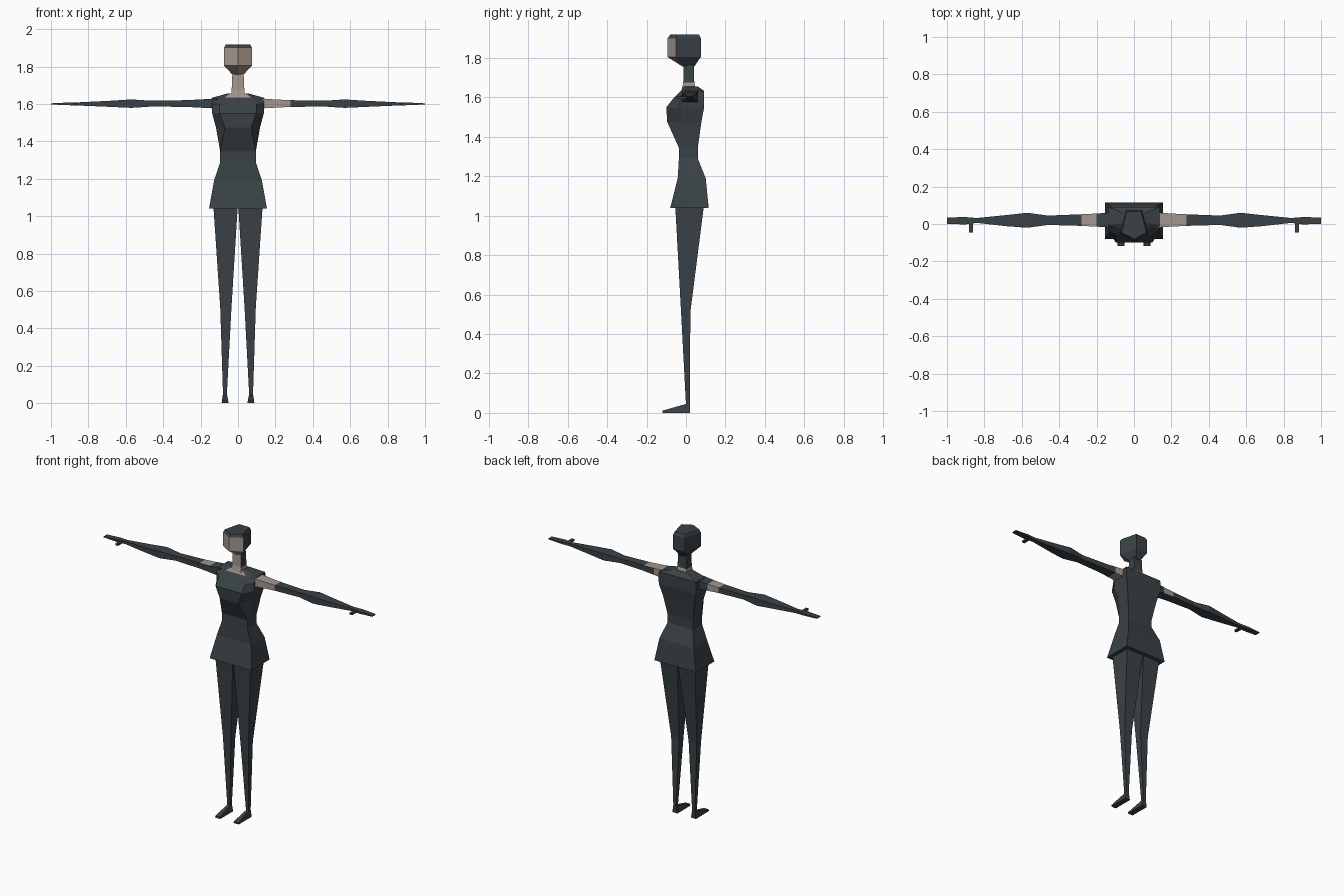
import bpy
import bmesh

cube = bpy.data.objects.get("Cube")
if cube:
    bpy.data.objects.remove(cube, do_unlink=True)


def material(name, color):
    m = bpy.data.materials.new(name)
    m.use_nodes = True
    m.diffuse_color = color
    m.node_tree.nodes["Principled BSDF"].inputs["Base Color"].default_value = color
    return m


CLOTH = material("dark slate cloth", (0.042, 0.054, 0.062, 1))
SKIN = material("pale skin", (0.37, 0.31, 0.275, 1))


def loft(name, rings, is_skin=None, mirror=False):
    """Skin a list of equal-length rings with flat quads and cap both ends."""
    bm = bmesh.new()
    loops = [[bm.verts.new(p) for p in ring] for ring in rings]
    for a, b in zip(loops, loops[1:]):
        for i in range(len(a)):
            j = (i + 1) % len(a)
            bm.faces.new((a[i], a[j], b[j], b[i]))
    bm.faces.new(loops[0])
    bm.faces.new(loops[-1])
    bmesh.ops.recalc_face_normals(bm, faces=bm.faces)
    bm.normal_update()
    for f in bm.faces:
        f.material_index = int(bool(is_skin and is_skin(f.calc_center_median(), f.normal)))
    mesh = bpy.data.meshes.new(name)
    bm.to_mesh(mesh)
    bm.free()
    mesh.materials.append(CLOTH)
    mesh.materials.append(SKIN)
    obj = bpy.data.objects.new(name, mesh)
    bpy.context.collection.objects.link(obj)
    if mirror:
        obj.modifiers.new("mirror", "MIRROR")
    return obj


def box_z(z, x0, x1, y0, y1):
    return [(x0, y0, z), (x1, y0, z), (x1, y1, z), (x0, y1, z)]


def box_x(x, y0, y1, z0, z1):
    return [(x, y0, z0), (x, y1, z0), (x, y1, z1), (x, y0, z1)]


def chest_ring(z, w, wf, yf, ym, yb):
    return [(-wf, yf, z), (wf, yf, z), (w, ym, z), (w, yb, z), (-w, yb, z), (-w, ym, z)]


def head_ring(z, w, front, side, back):
    return [(0, front, z), (w, side, z), (w * .58, back, z), (-w * .58, back, z), (-w, side, z)]


# Head: five-sided, face on the two front panels
loft("head", [
    head_ring(1.757, .03, -.018, -.005, .042),
    head_ring(1.805, .075, -.094, -.05, .075),
    head_ring(1.9, .075, -.094, -.05, .075),
    head_ring(1.918, .066, -.08, -.045, .066),
], lambda c, n: n.y < -.2 and c.z < 1.9)

# Neck: bare in front and around its base
loft("neck", [
    box_z(1.64, -.038, .038, -.022, .05),
    box_z(1.675, -.034, .034, -.014, .042),
    box_z(1.765, -.03, .03, -.013, .04),
], lambda c, n: n.y < -.5 or c.z < 1.67)

# Bodice with bust and sloping shoulders
loft("bodice", [
    chest_ring(1.345, .095, .095, -.036, -.02, .06),
    chest_ring(1.475, .118, .07, -.095, -.02, .078),
    chest_ring(1.55, .138, .098, -.1, -.03, .092),
    chest_ring(1.6, .14, .1, -.06, -.03, .092),
    chest_ring(1.633, .138, .075, -.025, -.005, .092),
    chest_ring(1.655, .06, .04, -.01, .005, .06),
], lambda c, n: 1.633 < c.z < 1.65 and n.y < -.3 and abs(c.x) < .03)

# Waist and flared skirt
loft("skirt", [
    box_z(1.04, -.155, .155, -.08, .115),
    box_z(1.19, -.128, .128, -.042, .1),
    box_z(1.29, -.095, .095, -.036, .06),
    box_z(1.345, -.095, .095, -.036, .06),
])

# Tapered legs
loft("legs", [
    box_z(.04, .06, .08, 0, .02),
    box_z(.51, .035, .095, -.025, .022),
    box_z(1.06, .001, .132, -.055, .092),
], mirror=True)

# Pointed wedge feet
loft("feet", [
    [(.05, .02, 0), (.088, .02, 0), (.08, .02, .05), (.06, .02, .05)],
    [(.05, 0, 0), (.088, 0, 0), (.08, 0, .045), (.06, 0, .045)],
    [(.05, -.118, 0), (.088, -.118, 0), (.086, -.118, .012), (.052, -.118, .012)],
], mirror=True)


# Outstretched arms with bare patches near the shoulders
def left_patch(c, n):
    return .1 < c.x < .27 and (n.y < -.5 or n.z > .5 or c.x < .19)


def right_patch(c, n):
    return -.31 < c.x < -.16 and (n.z > .5 or n.y > .5)


for side, name, patch in ((1, "left_arm", left_patch), (-1, "right_arm", right_patch)):
    loft(name, [
        box_x(side * x, *section) for x, section in (
            (.11, (-.02, .062, 1.575, 1.63)),
            (.2, (-.014, .056, 1.58, 1.624)),
            (.28, (-.01, .052, 1.584, 1.62)),
            (.46, (-.005, .045, 1.586, 1.617)),
            (.57, (-.02, .06, 1.579, 1.624)),
            (.68, (-.012, .048, 1.584, 1.617)),
            (.84, (.006, .032, 1.591, 1.609)),
            (.9, (-.002, .037, 1.593, 1.608)),
            (1, (0, .035, 1.597, 1.603)),
        )
    ], patch)

# Thumbs
loft("thumbs", [
    box_x(.862, -.045, .012, 1.593, 1.605),
    box_x(.882, -.045, .012, 1.593, 1.605),
], mirror=True)
